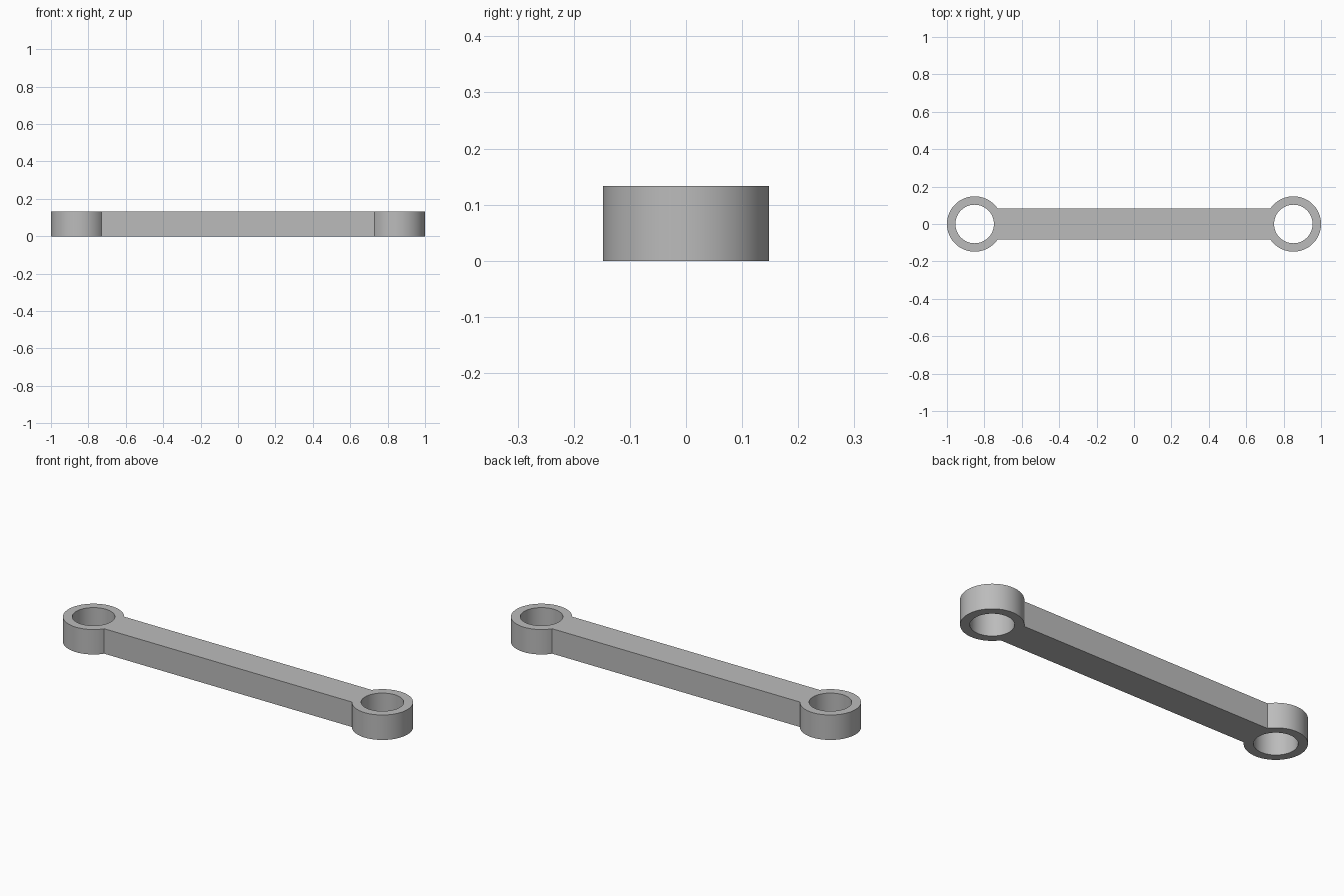
import bpy
import bmesh
from math import asin, cos, pi, radians, sin

cube = bpy.data.objects.get("Cube")
if cube:
    bpy.data.objects.remove(cube)

HEIGHT = 0.133
OUTER, BORE = 0.148, 0.103
HALF_WIDTH = 0.084
CENTRE = 1 - OUTER
NECK = asin(HALF_WIDTH / OUTER)  # half angle where the bar meets the eye
NECK_STEPS, FREE_STEPS = 16, 64

mat = bpy.data.materials.new("light_grey")
mat.use_nodes = True
grey = (0.5, 0.5, 0.5, 1)
mat.diffuse_color = grey
mat.node_tree.nodes["Principled BSDF"].inputs["Base Color"].default_value = grey

bm = bmesh.new()


def eye(side):
    """Flat ring at one end; returns the rim points shared with the bar."""
    angles = [-NECK + 2 * NECK * i / NECK_STEPS for i in range(NECK_STEPS)]
    angles += [NECK + (2 * pi - 2 * NECK) * i / FREE_STEPS for i in range(FREE_STEPS)]

    def loop(r):
        return [bm.verts.new((side * (CENTRE - r * cos(a)), side * r * sin(a), 0))
                for a in angles]

    rim, bore = loop(OUTER), loop(BORE)
    for i in range(len(angles)):
        j = (i + 1) % len(angles)
        bm.faces.new((rim[i], rim[j], bore[j], bore[i]))
    return rim[:NECK_STEPS + 1]


# Two bored eyes joined by a straight bar in one flat outline
right_neck, left_neck = eye(-1), eye(1)
bm.faces.new(right_neck + left_neck)

# Thicken the outline into a solid
top = bmesh.ops.extrude_face_region(bm, geom=bm.faces[:])["geom"]
bmesh.ops.translate(bm, vec=(0, 0, HEIGHT),
                    verts=[v for v in top if isinstance(v, bmesh.types.BMVert)])
bmesh.ops.triangulate(bm, faces=[f for f in bm.faces if len(f.verts) > 4])
bmesh.ops.recalc_face_normals(bm, faces=bm.faces[:])

mesh = bpy.data.meshes.new("connecting_link")
bm.to_mesh(mesh)
bm.free()
mesh.materials.append(mat)
link = bpy.data.objects.new("connecting_link", mesh)
bpy.context.collection.objects.link(link)

# Smooth round walls, crisp edges
bpy.ops.object.select_all(action="DESELECT")
link.select_set(True)
bpy.context.view_layer.objects.active = link
bpy.ops.object.shade_smooth_by_angle(angle=radians(30))
